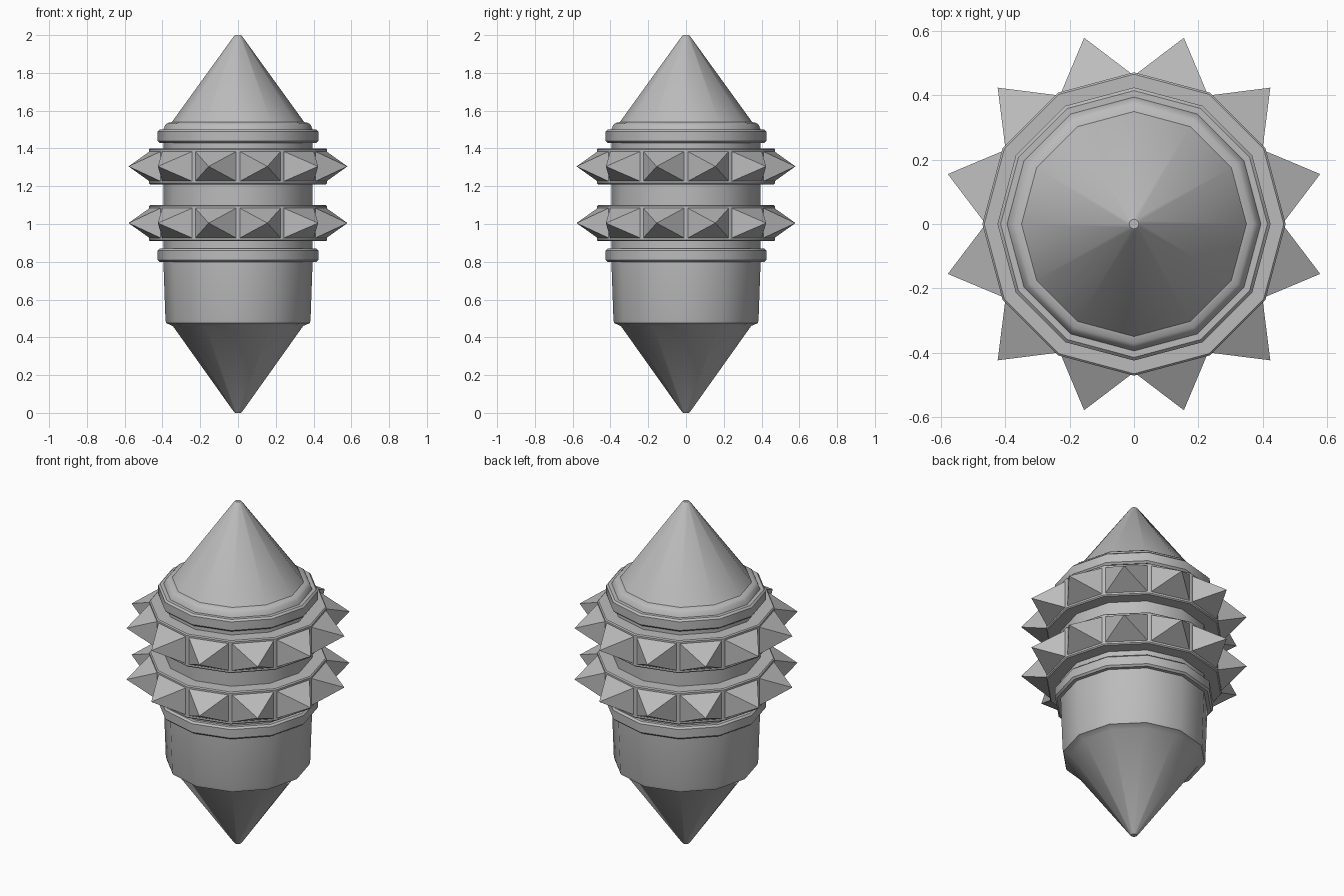
import bpy, bmesh
from math import cos, sin, pi, radians

SIDES = 12
cube = bpy.data.objects.get("Cube")
if cube:
    bpy.data.objects.remove(cube)

metal = bpy.data.materials.new("plain_grey")
metal.use_nodes = True
grey = (0.5, 0.5, 0.5, 1)
metal.diffuse_color = grey
metal.node_tree.nodes["Principled BSDF"].inputs["Base Color"].default_value = grey


def lathe(bm, profile, closed=False):
    """Turn (radius, z) points into a twelve-sided solid; return its face rows."""
    rings = [[bm.verts.new((r * cos(2 * pi * i / SIDES), r * sin(2 * pi * i / SIDES), z))
              for i in range(SIDES)] for r, z in profile]
    pairs = list(zip(rings, rings[1:]))
    if closed:
        pairs.append((rings[-1], rings[0]))
    else:
        bm.faces.new(rings[0][::-1])
        bm.faces.new(rings[-1])
    return [[bm.faces.new((a[i], a[(i + 1) % SIDES], b[(i + 1) % SIDES], b[i]))
             for i in range(SIDES)] for a, b in pairs]


def finish(bm, name):
    bm.normal_update()
    mesh = bpy.data.meshes.new(name)
    bm.to_mesh(mesh)
    bm.free()
    mesh.materials.append(metal)
    obj = bpy.data.objects.new(name, mesh)
    bpy.context.collection.objects.link(obj)
    bpy.ops.object.select_all(action='DESELECT')
    obj.select_set(True)
    bpy.context.view_layer.objects.active = obj
    bpy.ops.object.shade_smooth_by_angle(angle=radians(40))


def solid(name, profile):
    bm = bmesh.new()
    lathe(bm, profile)
    finish(bm, name)


def band_profile(inner, outer, low, high, c):
    """Closed ring section with chamfered outer edges."""
    return [(inner, low), (outer - c, low), (outer, low + c),
            (outer, high - c), (outer - c, high), (inner, high)]


# Pointed ends and the body between them
solid("lower_cone", [(0.015, 0), (0.022, 0.006), (0.345, 0.46), (0.38, 0.475)])
solid("lower_body", [(0.38, 0.475), (0.384, 0.49), (0.395, 0.80)])
solid("main_body", [(0.395, 0.80), (0.395, 1.50)])
solid("upper_cone", [(0.395, 1.50), (0.385, 1.525), (0.372, 1.535), (0.35, 1.54),
                     (0.022, 1.994), (0.015, 2)])

# Plain collars
for name, low in (("lower_collar", 0.80), ("upper_collar", 1.43)):
    bm = bmesh.new()
    lathe(bm, band_profile(0.38, 0.425, low, low + 0.07, 0.01), closed=True)
    finish(bm, name)

# Bands with one pyramid spike raised from every outer face
for name, mid in (("lower_spiked_band", 1.005), ("upper_spiked_band", 1.305)):
    bm = bmesh.new()
    rows = lathe(bm, band_profile(0.38, 0.472, mid - 0.095, mid + 0.095, 0.006), closed=True)
    bm.normal_update()
    outer = rows[2]
    bmesh.ops.inset_individual(bm, faces=outer, thickness=0.015)
    bmesh.ops.poke(bm, faces=outer, offset=0.144)
    finish(bm, name)
